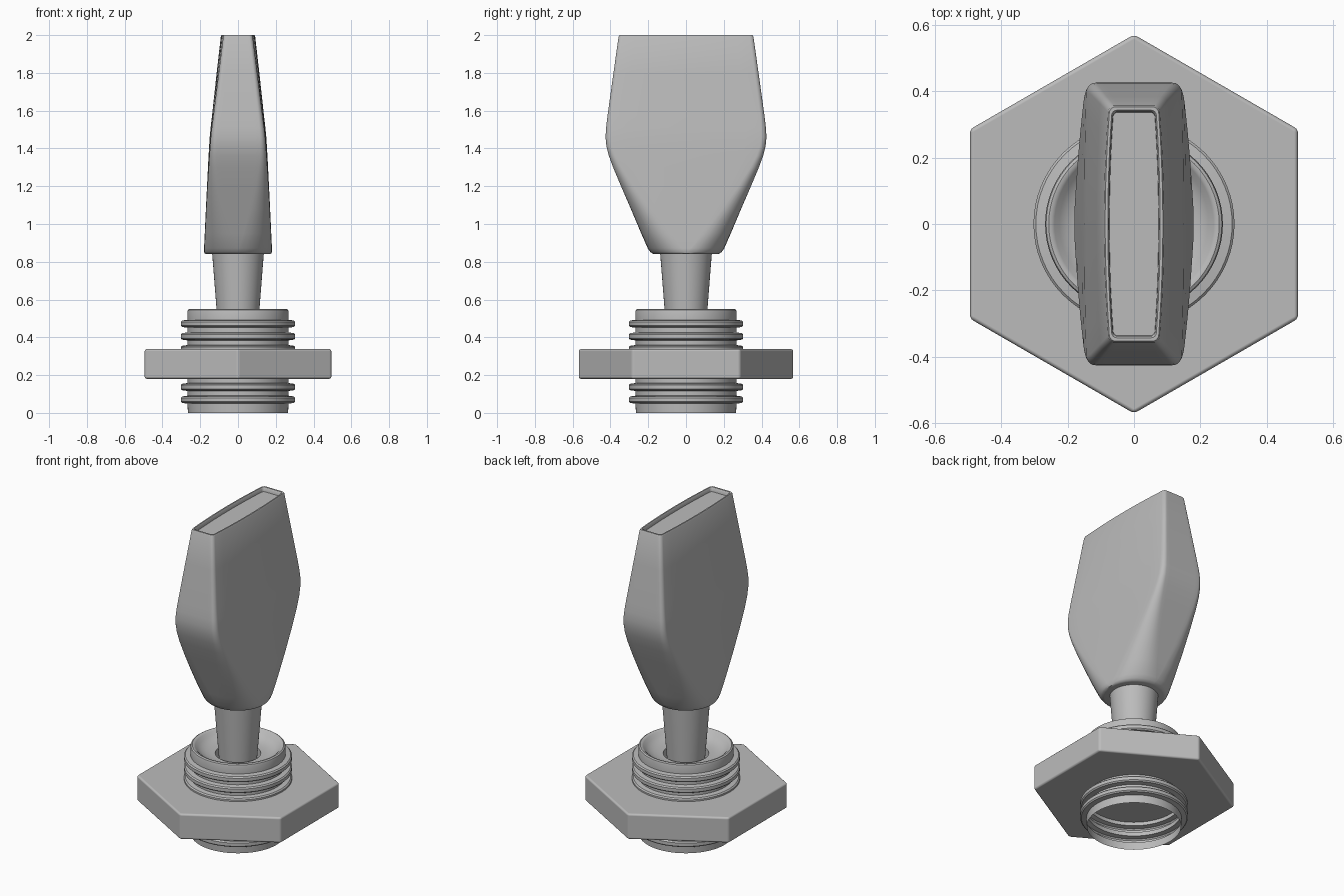
import bpy, bmesh, math

if "Cube" in bpy.data.objects:
    bpy.data.objects.remove(bpy.data.objects["Cube"])

grey = bpy.data.materials.new("light grey metal")
grey.diffuse_color = (0.5, 0.5, 0.5, 1)
grey.use_nodes = True
grey.node_tree.nodes["Principled BSDF"].inputs["Base Color"].default_value = grey.diffuse_color


def loft(name, rings, cap_start=False, cap_end=False, angle=35):
    """Skin a list of equal-length point rings into one object."""
    bm = bmesh.new()
    vs = [[bm.verts.new(p) for p in ring] for ring in rings]
    n = len(vs[0])
    for a, b in zip(vs, vs[1:]):
        for i in range(n):
            j = (i + 1) % n
            bm.faces.new((a[i], a[j], b[j], b[i]))
    if cap_start:
        bm.faces.new(vs[0][::-1])
    if cap_end:
        bm.faces.new(vs[-1])
    me = bpy.data.meshes.new(name)
    bm.to_mesh(me)
    bm.free()
    me.materials.append(grey)
    ob = bpy.data.objects.new(name, me)
    bpy.context.collection.objects.link(ob)
    bpy.ops.object.select_all(action='DESELECT')
    ob.select_set(True)
    bpy.context.view_layer.objects.active = ob
    bpy.ops.object.shade_smooth_by_angle(angle=math.radians(angle))
    return ob


def circle(r, z, n=64):
    return [(r * math.sin(-2 * math.pi * i / n), r * math.cos(2 * math.pi * i / n), z)
            for i in range(n)]


# Threaded bushing: open shell with seven thread ridges and a dished top
profile = [(0.265, 0.0)]
for k in range(7):
    z = 0.07 + 0.067 * k
    profile += [(0.268, z - 0.021), (0.296, z - 0.017), (0.303, z - 0.01),
                (0.303, z + 0.01), (0.296, z + 0.017), (0.268, z + 0.021)]
profile += [(0.268, 0.535), (0.265, 0.546), (0.257, 0.551), (0.248, 0.55), (0.24, 0.544),
            (0.225, 0.528), (0.205, 0.514), (0.18, 0.504), (0.15, 0.499), (0.128, 0.498),
            (0.126, 0.44)]
loft("threaded_bushing", [circle(r, z) for r, z in profile])

# Hexagonal nut with softened edges
nut = loft("hex_nut", [circle(0.571, 0.18, 6), circle(0.571, 0.338, 6)], True, True)
bevel = nut.modifiers.new("soft_edges", 'BEVEL')
bevel.width = 0.012
bevel.segments = 3
bevel.harden_normals = True

# Lever stem
loft("lever_stem", [circle(0.105, 0.44), circle(0.138, 0.86)], True, True)


# Paddle handle: round at the base, blending into a slightly bulged rounded rectangle
def section(a, b, r, bulge, z):
    pts = []
    for sx, sy, start in ((1, 1, 0), (-1, 1, 90), (-1, -1, 180), (1, -1, 270)):
        for k in range(9):
            t = math.radians(start + k * 90 / 8)
            pts.append((sx * (a - r) + r * math.cos(t), sy * (b - r) + r * math.sin(t)))
        # extra points along the following straight edge
        nx, ny = (-sx, sy) if start in (0, 180) else (sx, -sy)
        t = math.radians(start + 90)
        p = pts[-1]
        q = (nx * (a - r) + r * math.cos(t), ny * (b - r) + r * math.sin(t))
        pts += [(p[0] + (q[0] - p[0]) * k / 10, p[1] + (q[1] - p[1]) * k / 10)
                for k in range(1, 10)]
    return [(x * (1 - bulge * (y / b) ** 2), y, z) for x, y in pts]


# z, half width x, half depth y, corner radius, bulge
keys = [(0.84, 0.165, 0.165, 0.164, 0), (0.843, 0.175, 0.178, 0.174, 0),
        (0.853, 0.18, 0.19, 0.178, 0), (0.872, 0.18, 0.203, 0.17, 0),
        (0.95, 0.176, 0.237, 0.14, 0), (1.08, 0.17, 0.292, 0.098, 0.01),
        (1.2, 0.164, 0.344, 0.066, 0.02), (1.3, 0.159, 0.386, 0.045, 0.03),
        (1.36, 0.156, 0.408, 0.036, 0.035), (1.41, 0.153, 0.421, 0.032, 0.04),
        (1.46, 0.15, 0.426, 0.029, 0.045), (1.51, 0.145, 0.423, 0.027, 0.05),
        (1.57, 0.138, 0.416, 0.025, 0.06), (1.8, 0.113, 0.384, 0.022, 0.11),
        (1.992, 0.091, 0.357, 0.02, 0.16), (2.0, 0.087, 0.353, 0.019, 0.16),
        # rim and shallow recess in the top
        (2.0, 0.079, 0.343, 0.016, 0.16), (1.994, 0.075, 0.338, 0.014, 0.16),
        (1.975, 0.074, 0.336, 0.014, 0.16)]
loft("paddle_handle", [section(a, b, r, c, z) for z, a, b, r, c in keys], True, True, 40)
